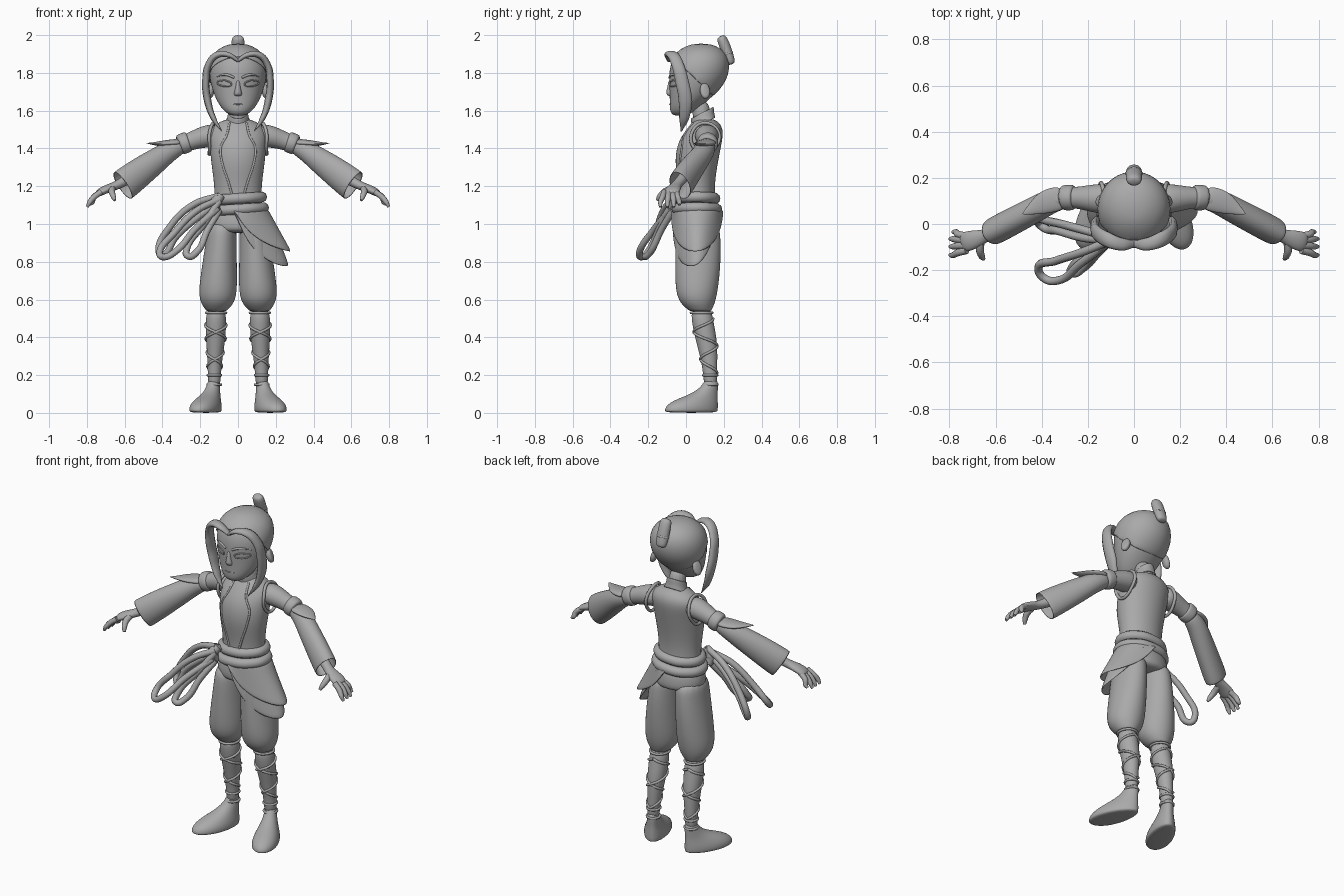
import bpy, bmesh, math
from mathutils import Vector
from mathutils.bvhtree import BVHTree

cube = bpy.data.objects.get("Cube")
if cube:
    bpy.data.objects.remove(cube)

CLAY = bpy.data.materials.new("grey_clay")
CLAY.use_nodes = True
CLAY.diffuse_color = (0.4, 0.4, 0.4, 1)
CLAY.node_tree.nodes["Principled BSDF"].inputs["Base Color"].default_value = (0.4, 0.4, 0.4, 1)
UP = Vector((0, 0, 1))


def finish(name, bm, mirror=False, subdiv=2, wall=0):
    """Turn a bmesh into a smooth object with the usual modifiers."""
    bmesh.ops.recalc_face_normals(bm, faces=bm.faces)
    mesh = bpy.data.meshes.new(name)
    bm.to_mesh(mesh)
    bm.free()
    for p in mesh.polygons:
        p.use_smooth = True
    mesh.materials.append(CLAY)
    ob = bpy.data.objects.new(name, mesh)
    bpy.context.collection.objects.link(ob)
    if mirror:
        ob.modifiers.new("mirror", 'MIRROR').use_mirror_merge = False
    if wall:
        ob.modifiers.new("wall", 'SOLIDIFY').thickness = wall
    if subdiv:
        m = ob.modifiers.new("smooth", 'SUBSURF')
        m.levels = m.render_levels = subdiv
    return ob


def loft_mesh(rings, upright=True, seg=16, caps=True, tilt=0):
    """Skin ellipses (x, y, z, half width, half depth), stacked or along a path."""
    bm = bmesh.new()
    pts = [Vector(r[:3]) for r in rings]
    loops = []
    for i, r in enumerate(rings):
        u, v = Vector((1, 0, 0)), Vector((0, 1, tilt))
        if not upright:
            t = (pts[min(i + 1, len(pts) - 1)] - pts[max(i - 1, 0)]).normalized()
            u = UP.cross(t).normalized()
            v = t.cross(u)
        angles = [2 * math.pi * k / seg for k in range(seg)]
        loops.append([bm.verts.new(pts[i] + u * r[3] * math.cos(a) + v * r[4] * math.sin(a))
                      for a in angles])
    for a, b in zip(loops, loops[1:]):
        for k in range(seg):
            n = (k + 1) % seg
            bm.faces.new((a[k], a[n], b[n], b[k]))
    if caps:
        bm.faces.new(loops[0])
        bm.faces.new(loops[-1])
    return bm


def loft(name, rings, mirror=False, subdiv=2, wall=0, **kw):
    return finish(name, loft_mesh(rings, **kw), mirror, subdiv, wall)


def tube(name, pts, r, radii=None, cyclic=False, mirror=False, stretch=None):
    """Round tube through points; stretch scales the tube's section in y."""
    cu = bpy.data.curves.new(name, 'CURVE')
    cu.dimensions = '3D'
    cu.bevel_depth, cu.bevel_resolution, cu.resolution_u = r, 3, 8
    cu.use_fill_caps = True
    sp = cu.splines.new('BEZIER')
    sp.bezier_points.add(len(pts) - 1)
    sp.use_cyclic_u = cyclic
    for i, (bp, p) in enumerate(zip(sp.bezier_points, pts)):
        bp.co = (p[0], p[1] / (stretch or 1), p[2])
        bp.handle_left_type = bp.handle_right_type = 'AUTO'
        bp.radius = radii[i] if radii else 1
    tmp = bpy.data.objects.new(name + "_path", cu)
    bpy.context.collection.objects.link(tmp)
    bpy.context.view_layer.update()
    mesh = bpy.data.meshes.new_from_object(tmp.evaluated_get(bpy.context.evaluated_depsgraph_get()))
    bpy.data.objects.remove(tmp)
    bm = bmesh.new()
    bm.from_mesh(mesh)
    for v in bm.verts:
        v.co.y *= stretch or 1
    return finish(name, bm, mirror, 0)


def projector(ob):
    """Return a function that drops a front-facing (x, z) onto the object."""
    bpy.context.view_layer.update()
    tree = BVHTree.FromObject(ob, bpy.context.evaluated_depsgraph_get())

    def drop(x, z, lift=0.0):
        hit = tree.ray_cast(Vector((x, -2, z)), Vector((0, 1, 0)))[0]
        return (x, (hit.y if hit else 0) - lift, z)
    return drop


# Head, hair cap, ears
head_rings = [(0, -.035, 1.572, .035, .03), (0, -.02, 1.595, .075, .068), (0, .01, 1.645, .112, .098),
              (0, .04, 1.70, .135, .13), (0, .06, 1.76, .152, .153), (0, .068, 1.82, .158, .16),
              (0, .075, 1.88, .144, .147), (0, .08, 1.925, .105, .11), (0, .08, 1.953, .04, .045)]
head = loft("head", head_rings)
cap = loft_mesh([(x, y, z + .003, a * 1.025, b * 1.025) for x, y, z, a, b in head_rings], seg=32)
bmesh.ops.bisect_plane(cap, geom=cap.verts[:] + cap.edges[:] + cap.faces[:],
                       plane_co=(0, -.06, 1.87), plane_no=(0, .2, .21), clear_inner=True)
finish("hair_cap", cap, subdiv=1, wall=.006)
loft("ears", [(.125, .095, 1.70, .022, .035), (.145, .10, 1.705, .03, .048), (.158, .105, 1.71, .022, .038)],
     mirror=True, upright=False)

# Side locks and topknot
tube("side_locks", [(.0, -.085, 1.865), (.05, -.088, 1.895), (.11, -.07, 1.895), (.155, -.045, 1.845),
                    (.17, -.02, 1.75), (.16, -.003, 1.65), (.13, -.01, 1.56), (.085, -.025, 1.49)],
     .018, [.5, .8, 1, 1, 1.1, 1.1, .8, .1], mirror=True, stretch=1.9)
loft("topknot", [(0, .182, 1.995, .02, .014), (0, .188, 1.985, .034, .028), (0, .205, 1.945, .036, .03),
                 (0, .225, 1.89, .036, .028), (0, .238, 1.855, .032, .024), (0, .242, 1.845, .02, .014)],
     upright=False)
loft("topknot_band", [(0, .216, 1.915, .04, .033), (0, .224, 1.89, .04, .033)], upright=False)

# Face
face = projector(head)
tube("brows", [face(x, z, .001) for x, z in ((.02, 1.775), (.06, 1.79), (.115, 1.78))], .007,
     [.9, 1, .3], mirror=True)
tube("eyelids", [face(x, z) for x, z in ((.035, 1.738), (.06, 1.758), (.09, 1.758), (.11, 1.748),
                                         (.09, 1.733), (.06, 1.73))], .004, cyclic=True, mirror=True)
loft("nose", [(0, -.082, 1.765, .01, .01), (0, -.083, 1.72, .013, .017), (0, -.078, 1.69, .024, .03),
              (0, -.07, 1.675, .022, .022)])
tube("mouth", [face(x, z) for x, z in ((-.035, 1.637), (0, 1.634), (.035, 1.637))], .004, [.3, 1, .3])

# Neck, collar and torso
loft("neck", [(0, .10, 1.5, .058, .055), (0, .085, 1.57, .047, .048), (0, .07, 1.66, .047, .05)])
loft("collar", [(0, .09, 1.53, .075, .068), (0, .09, 1.555, .058, .06), (0, .085, 1.59, .054, .064)],
     caps=False, tilt=.5, wall=.008)
torso = loft("torso", [(0, .06, 1.05, .14, .11), (0, .058, 1.15, .125, .095), (0, .055, 1.24, .132, .102),
                       (0, .055, 1.33, .146, .117), (0, .07, 1.42, .153, .12), (0, .092, 1.48, .158, .108),
                       (0, .105, 1.525, .13, .085), (0, .1, 1.56, .06, .05)])
chest = projector(torso)
tube("vest_edges", [chest(x, z) for x, z in ((.045, 1.535), (.06, 1.47), (.092, 1.40), (.085, 1.33),
                                             (.05, 1.22), (.025, 1.13))], .006, mirror=True)
tube("armhole_edges", [(.13, .1, 1.535), (.151, .03, 1.48), (.15, .045, 1.4), (.152, .095, 1.37),
                       (.15, .15, 1.4), (.14, .175, 1.48)], .009, cyclic=True, mirror=True)

# Arms and sleeves
loft("upper_arms", [(.10, .11, 1.47, .06, .055), (.15, .11, 1.468, .066, .062), (.20, .112, 1.455, .057, .056),
                    (.26, .115, 1.435, .045, .046), (.34, .11, 1.405, .045, .046)], mirror=True, upright=False)
loft("arm_bands", [(.255, .115, 1.438, .052, .052), (.27, .115, 1.433, .057, .057), (.30, .114, 1.422, .057, .057),
                   (.315, .112, 1.416, .05, .05)], mirror=True, upright=False)
loft("sleeves", [(.305, .112, 1.415, .046, .046), (.36, .1, 1.388, .055, .055), (.42, .068, 1.345, .058, .066),
                 (.51, .02, 1.28, .06, .08), (.615, -.035, 1.20, .062, .09)],
     mirror=True, upright=False, caps=False, wall=.008)
loft("elbow_flaps", [(.30, .112, 1.43, .048, .02), (.345, .108, 1.43, .056, .02), (.40, .09, 1.425, .05, .016),
                     (.45, .06, 1.425, .022, .007), (.485, .043, 1.428, .002, .001)], mirror=True, upright=False)
loft("forearms", [(.42, .07, 1.35, .04, .04), (.56, -.01, 1.25, .03, .03), (.64, -.05, 1.205, .026, .024),
                  (.67, -.06, 1.195, .036, .022), (.72, -.075, 1.175, .046, .022), (.75, -.082, 1.155, .04, .017)],
     mirror=True, upright=False)
for finger, y, tip in (("index", -.115, -.135), ("middle", -.092, -.098), ("ring", -.07, -.065),
                       ("little", -.052, -.035)):
    short = .012 if finger == "little" else 0
    tube(finger + "_fingers", [(.725, y, 1.17), (.765, (y + tip) / 2, 1.14), (.785 - short, tip, 1.115),
                               (.798 - short, tip, 1.09 + short)], .0155, [1, 1, .85, .5], mirror=True)
tube("thumbs", [(.665, -.075, 1.19), (.668, -.115, 1.17), (.66, -.14, 1.145), (.652, -.152, 1.125)],
     .016, [1.1, 1.1, .9, .5], mirror=True)

# Trousers
loft("hips", [(0, .06, 1.10, .14, .108), (0, .062, 1.03, .158, .122), (0, .063, .98, .162, .126),
              (0, .063, .95, .13, .11)])
loft("trouser_legs", [(.083, .063, 1.02, .075, .11), (.087, .063, .94, .08, .122), (.094, .064, .84, .089, .124),
                      (.102, .06, .72, .099, .12), (.107, .057, .64, .103, .112), (.109, .06, .585, .092, .096),
                      (.112, .072, .55, .064, .068), (.115, .078, .535, .05, .055)], mirror=True)

# Lower legs, wraps and feet
shin = [(.115, .08, .56, .05, .055), (.117, .088, .48, .056, .059), (.118, .105, .40, .053, .058),
        (.121, .118, .32, .044, .05), (.125, .128, .22, .035, .037), (.126, .13, .13, .035, .037)]
loft("lower_legs", shin, mirror=True)


def around_shin(z, angle):
    for a, b in zip(shin, shin[1:]):
        if a[2] >= z >= b[2]:
            f = (a[2] - z) / (a[2] - b[2])
            x, y, _, rx, ry = [p + (q - p) * f for p, q in zip(a, b)]
            return (x + rx * math.cos(angle), y + ry * math.sin(angle), z)


for label, way in (("inner", 1), ("outer", -1)):
    tube(label + "_leg_wraps", [around_shin(.5 - .29 * k / 36, math.pi / 2 + way * k * math.pi / 9)
                                for k in range(37)], .007, mirror=True)
for label, z in (("knee", .53), ("ankle", .2), ("low_ankle", .15)):
    tube(label + "_wraps", [around_shin(z, k * math.pi / 4) for k in range(8)], .007, cyclic=True, mirror=True)
foot = loft_mesh([(0, -.11, .0, .064, .145), (0, -.11, .012, .073, .153), (0, -.105, .04, .072, .148),
                  (0, -.08, .07, .06, .122), (0, -.035, .10, .046, .075), (0, -.003, .14, .037, .045),
                  (0, .005, .18, .034, .036)])
turn = math.radians(22)
for v in foot.verts:
    x, y = v.co.x * (1 - .8 * (v.co.y + .1)), v.co.y
    v.co.x = .128 + x * math.cos(turn) - y * math.sin(turn)
    v.co.y = .13 + x * math.sin(turn) + y * math.cos(turn)
finish("feet", foot, mirror=True)


# Layered skirt on the left hip
def skirt(name, drop, flare, turn, spread, depth):
    bm = bmesh.new()
    rows, cols, grid = 7, 20, []
    for i in range(cols + 1):
        t = -1 + 2 * i / cols
        a = t * spread + turn
        length = drop * max(0.05, 1 - abs(t) ** 2.2)
        col = []
        for j in range(rows):
            f = j / (rows - 1)
            fall = length * f
            out = flare * (fall / drop) * max(0, math.cos(a))
            col.append(bm.verts.new(((.158 + out) * math.cos(a), .06 + (depth + .012 * f) * math.sin(a),
                                     1.08 - fall)))
        grid.append(col)
    for a, b in zip(grid, grid[1:]):
        for j in range(rows - 1):
            bm.faces.new((a[j], b[j], b[j + 1], a[j + 1]))
    finish(name, bm, subdiv=1, wall=.008)


skirt("upper_skirt", .225, .125, -.1, 1.6, .128)
skirt("lower_skirt", .305, .115, -.3, 1.4, .122)

# Rope belt and hanging loops
for label, z, grow in (("upper", 1.135, 0), ("lower", 1.078, .01)):
    ring = [(math.cos(k * math.pi / 4) * (.125 + grow), .058 + math.sin(k * math.pi / 4) * (.095 + grow),
             z + .008 * math.cos(k * math.pi / 4)) for k in range(8)]
    tube(label + "_belt", ring, .029, cyclic=True)
tube("belt_knot", [(-.09, -.05, 1.15), (-.12, -.065, 1.11), (-.115, -.05, 1.06)], .028, [.8, 1.1, .8])
tube("front_rope_loop", [(-.10, -.07, 1.13), (-.22, -.12, 1.07), (-.34, -.16, .95), (-.415, -.19, .85),
                         (-.39, -.235, .825), (-.33, -.245, .855), (-.23, -.17, .97), (-.11, -.08, 1.08)], .018)
tube("side_rope_loop", [(-.10, -.06, 1.15), (-.24, -.02, 1.10), (-.36, .01, .985), (-.42, .015, .86),
                        (-.40, -.01, .835), (-.33, -.03, .93), (-.22, -.06, 1.03), (-.11, -.07, 1.11)], .018)
tube("inner_rope_loop", [(-.10, -.07, 1.12), (-.18, -.13, 1.0), (-.27, -.19, .87), (-.265, -.215, .83),
                         (-.22, -.19, .85), (-.16, -.13, .97), (-.10, -.07, 1.07)], .018)
